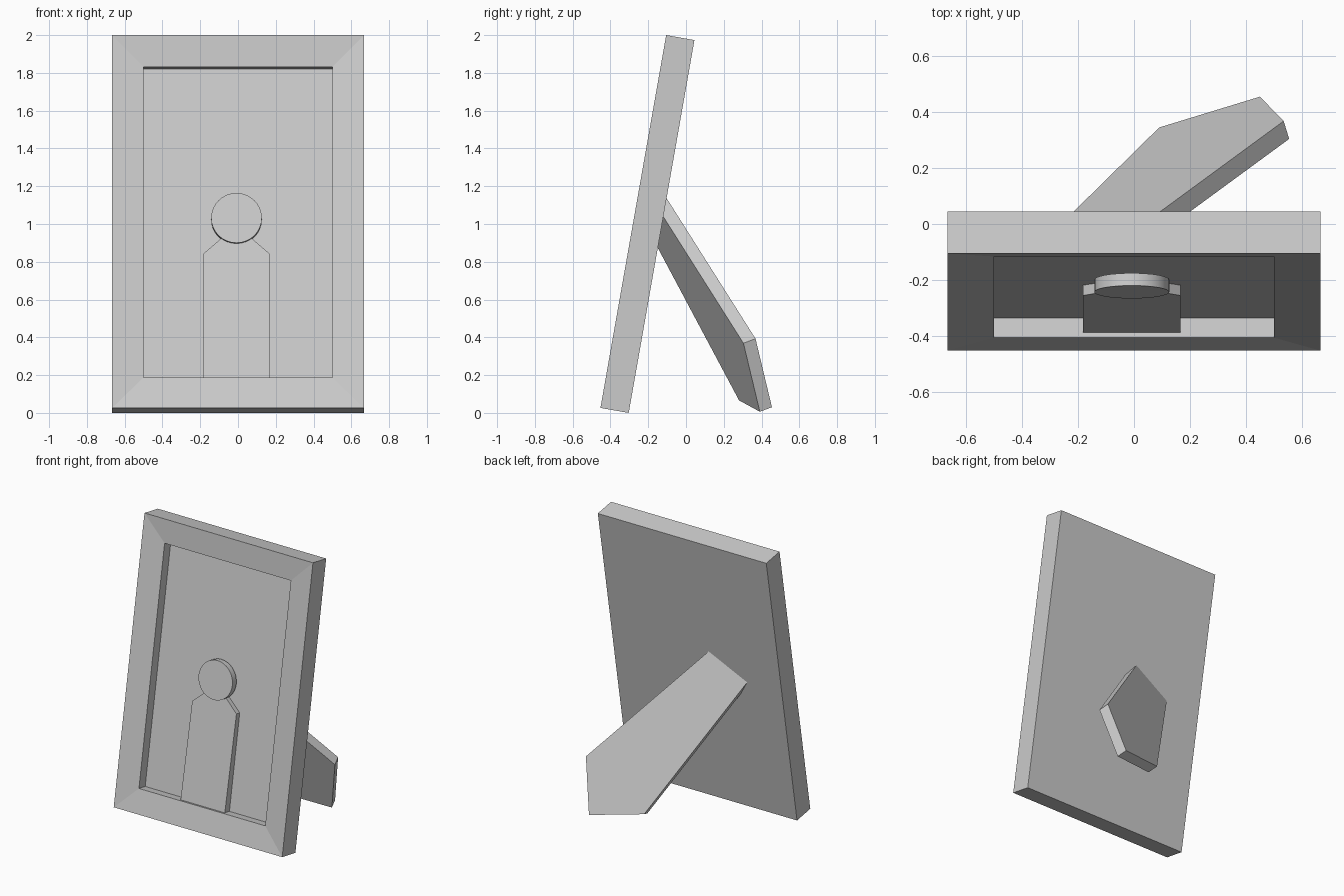
import bpy, math
from mathutils import Matrix, Vector

if "Cube" in bpy.data.objects:
    bpy.data.objects.remove(bpy.data.objects["Cube"])

# Shared lean of the frame: local x = across, y = depth from the front, z = up along the frame
TILT = math.radians(10)
T = 0.152                                   # frame thickness
H = (2.0 - T * math.sin(TILT)) / math.cos(TILT)
W, BORDER = 0.667, 0.167
LEAN = (Matrix.Translation((0, -0.453, T * math.sin(TILT)))
        @ Matrix.Rotation(-TILT, 4, 'X'))
FLOOR = 0.09                                # depth of the recessed picture panel


def loft(name, loops, matrix=Matrix()):
    """Join equal-sized point loops into a closed solid with capped ends."""
    n = len(loops[0])
    verts = [matrix @ Vector(p) for loop in loops for p in loop]
    faces = [list(range(n))[::-1], list(range(n * (len(loops) - 1), n * len(loops)))]
    for k in range(len(loops) - 1):
        for i in range(n):
            j = (i + 1) % n
            faces.append([k * n + i, k * n + j, (k + 1) * n + j, (k + 1) * n + i])
    mesh = bpy.data.meshes.new(name)
    mesh.from_pydata(verts, [], faces)
    obj = bpy.data.objects.new(name, mesh)
    bpy.context.collection.objects.link(obj)
    bpy.context.view_layer.objects.active = obj
    for o in bpy.context.selected_objects:
        o.select_set(False)
    obj.select_set(True)
    bpy.ops.object.mode_set(mode='EDIT')
    bpy.ops.mesh.select_all(action='SELECT')
    bpy.ops.mesh.normals_make_consistent(inside=False)
    bpy.ops.object.mode_set(mode='OBJECT')
    return obj


def rect(inset, depth):
    x, lo, hi = W - inset, inset, H - inset
    return [(-x, depth, lo), (x, depth, lo), (x, depth, hi), (-x, depth, hi)]


# Frame: solid back, inward-sloping mitred border, recessed panel
loft("picture_frame", [rect(0, T), rect(0, 0), rect(BORDER, 0.018), rect(BORDER, FLOOR)], LEAN)

# Figure body: raised silhouette, slightly thinner toward the shoulders
CX = -0.008
right_side = [(0.175, BORDER), (0.175, 0.838), (0.08, 0.922)]
outline = right_side + [(-x, z) for x, z in reversed(right_side)]
front = [(CX + x, 0.037 + (z - BORDER) * 0.023, z) for x, z in outline]
back = [(CX + x, FLOOR + 0.002, z) for x, z in outline]
loft("figure_body", [front, back], LEAN)

# Figure head: flat round disc
N, R, HEAD_Z = 32, 0.134, 1.027
angles = [2 * math.pi * i / N for i in range(N)]
head = loft("figure_head", [[(CX + R * math.cos(a), d, HEAD_Z + R * math.sin(a)) for a in angles]
                            for d in (0.032, 0.077)], LEAN)
bpy.ops.object.shade_smooth_by_angle(angle=math.radians(30))

# Stand: five-sided slab leaning diagonally behind the frame
outer = [Vector(p) for p in ((-0.394, -0.131, 0.983), (0.09, 0.345, 0.09), (0.45, 0.455, 0.03),
                             (0.535, 0.368, 0.393), (-0.11, -0.105, 1.14))]
thickness = Vector((0.0195, -0.064, -0.024))
loft("back_stand", [outer, [p + thickness for p in outer]])
